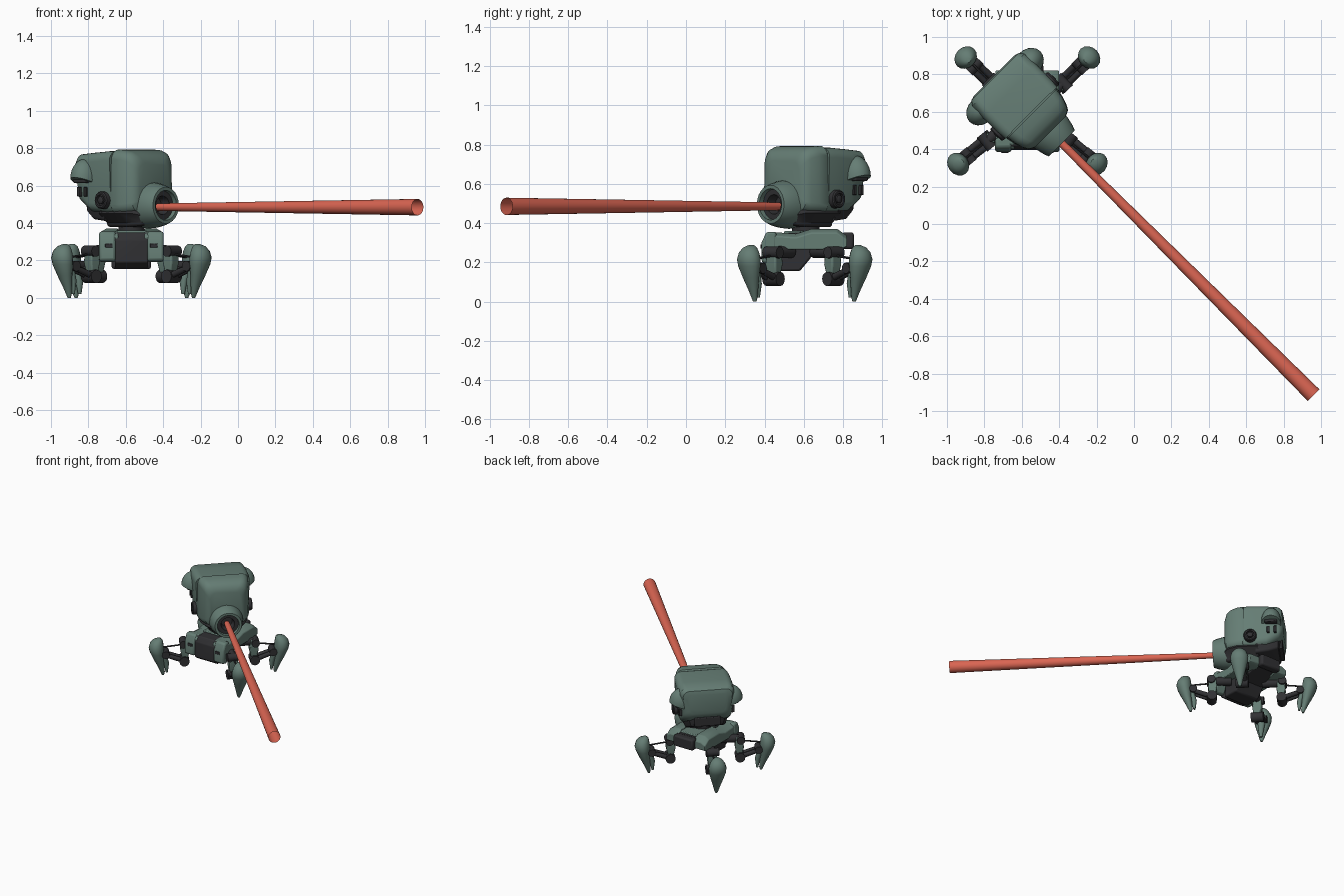
import bpy, bmesh
from math import radians, cos, sin, pi
from mathutils import Matrix, Vector

if "Cube" in bpy.data.objects:
    bpy.data.objects.remove(bpy.data.objects["Cube"])

def material(name, rgb):
    m = bpy.data.materials.new(name)
    m.diffuse_color = (*rgb, 1)
    m.use_nodes = True
    m.node_tree.nodes["Principled BSDF"].inputs["Base Color"].default_value = m.diffuse_color
    return m

GREEN = material("green_armour", (0.13, 0.205, 0.175))
DARK = material("dark_metal", (0.03, 0.03, 0.033))
RED = material("red_beam", (0.70, 0.13, 0.085))
HEAD = Matrix.Translation((-0.58, 0.625, 0)) @ Matrix.Rotation(radians(-45), 4, 'Z')
BODY = Matrix.Translation((-0.57, 0, 0))

def finish(name, bm, mat, frame, bevel=0):
    bmesh.ops.recalc_face_normals(bm, faces=bm.faces)
    me = bpy.data.meshes.new(name)
    bm.to_mesh(me)
    bm.free()
    ob = bpy.data.objects.new(name, me)
    bpy.context.collection.objects.link(ob)
    ob.matrix_world = frame
    me.materials.append(mat)
    if bevel:
        b = ob.modifiers.new("bevel", 'BEVEL')
        b.width, b.segments, b.limit_method = bevel, 2, 'ANGLE'
    bpy.ops.object.select_all(action='DESELECT')
    ob.select_set(True)
    bpy.context.view_layer.objects.active = ob
    bpy.ops.object.shade_smooth_by_angle(angle=radians(35))
    return ob

def loft(name, rings, mat, frame, caps=True, bevel=0, closed=False):
    bm = bmesh.new()
    vs = [[bm.verts.new(p) for p in r] for r in rings]
    pairs = list(zip(vs, vs[1:])) + ([(vs[-1], vs[0])] if closed else [])
    for a, b in pairs:
        for i in range(len(a)):
            j = (i + 1) % len(a)
            bm.faces.new((a[i], a[j], b[j], b[i]))
    if caps and not closed:
        bm.faces.new(vs[0])
        bm.faces.new(vs[-1])
    return finish(name, bm, mat, frame, bevel)

def head_ring(f, top, bot, z0, z1, r):
    pts = []
    for k, (sx, sz) in enumerate(((1, 1), (-1, 1), (-1, -1), (1, -1))):
        w, z = (top, z1) if sz > 0 else (bot, z0)
        for i in range(6):
            a = k * pi / 2 + i * pi / 10
            pts.append((f, sx * (w - r) + r * cos(a), z - sz * r + r * sin(a)))
    return pts

def ellipse(z, c, ru, rv, n=16):
    return [(c + ru * cos(2 * pi * i / n), rv * sin(2 * pi * i / n), z) for i in range(n)]

def tube(name, rings, mat, frame, closed=False, caps=True, n=24):
    # rings of (x, radius) about the local x axis
    return loft(name, [[(x, r * cos(2 * pi * i / n), r * sin(2 * pi * i / n)) for i in range(n)]
                       for x, r in rings], mat, frame, caps, 0, closed)

def rod(name, a, b, r0, r1, mat, frame, n=12):
    a, b = Vector(a), Vector(b)
    d = b - a
    m = frame @ Matrix.Translation(a) @ d.to_track_quat('X', 'Z').to_matrix().to_4x4()
    return tube(name, [(0, r0), (d.length, r1)], mat, m, n=n)

def box(name, c, size, mat, frame, bevel=0.006):
    bm = bmesh.new()
    bmesh.ops.create_cube(bm, size=1, matrix=Matrix.Translation(c) @ Matrix.Diagonal((*size, 1)))
    return finish(name, bm, mat, frame, bevel)

def extrude_x(name, prof, x0, x1, mat, frame, bevel=0.006):
    return loft(name, [[(x, y, z) for y, z in prof] for x in (x0, x1)], mat, frame, True, bevel)

# Head: rear shell, front face shell
loft("head_rear_shell", [head_ring(*s) for s in (
    (-0.238, .15, .13, .57, .725, .04), (-0.23, .18, .16, .545, .75, .045),
    (-0.205, .197, .18, .51, .768, .05), (-0.12, .202, .19, .46, .775, .05),
    (0.0, .2, .188, .45, .784, .05), (0.044, .196, .186, .45, .784, .05))], GREEN, HEAD)
loft("head_front_shell", [head_ring(*s) for s in (
    (0.04, .18, .186, .455, .785, .05), (0.05, .184, .19, .45, .793, .05),
    (0.10, .176, .18, .45, .79, .05), (0.145, .162, .165, .455, .778, .05),
    (0.172, .145, .15, .46, .757, .05), (0.187, .115, .12, .48, .72, .05))], GREEN, HEAD)

# Dark jaw under the head, and sloped rear vent
loft("jaw", [head_ring(*s) for s in (
    (-0.06, .17, .11, .38, .47, .02), (0.09, .172, .115, .38, .47, .02),
    (0.165, .14, .09, .385, .47, .02), (0.195, .10, .07, .40, .46, .02))], DARK, HEAD)
loft("jaw_rear", [head_ring(*s) for s in (
    (-0.215, .10, .09, .485, .555, .02), (-0.20, .14, .12, .455, .555, .02),
    (-0.13, .172, .15, .42, .53, .02), (-0.04, .172, .15, .41, .48, .02))], DARK, HEAD)
box("rear_vent", (-0.205, 0, .50), (.05, .19, .07), DARK, HEAD)

# Hooded muzzle with dark socket
MUZZLE = HEAD @ Matrix.Translation((0, 0, .495))
tube("muzzle_hood", [(.14, .125), (.20, .12), (.25, .108), (.275, .098), (.275, .08), (.17, .07)], GREEN, MUZZLE, True)
tube("muzzle_socket", [(.17, .085), (.25, .08), (.25, .05), (.20, .04)], DARK, MUZZLE)

# Long red beam, open at both ends
tube("beam", [(.215, .02), (2.178, .044)], RED, HEAD @ Matrix.Translation((0, 0, .485)), caps=False)

# Side details of the head
for side, s in (("left", 1), ("right", -1)):
    bm = bmesh.new()
    bmesh.ops.create_uvsphere(bm, u_segments=20, v_segments=14, radius=1,
        matrix=Matrix.Translation((-0.155, s * .18, .635)) @ Matrix.Diagonal((.072, .088, .108, 1)))
    bmesh.ops.bisect_plane(bm, geom=bm.verts[:] + bm.edges[:] + bm.faces[:],
        plane_co=(0, s * .225, .63), plane_no=(0, s * .35, -1), clear_outer=True)
    bmesh.ops.holes_fill(bm, edges=[e for e in bm.edges if e.is_boundary])
    finish(f"ear_pod_{side}", bm, GREEN, HEAD)
    box(f"ear_vent_{side}", (-0.155, s * .205, .635), (.09, .05, .04), DARK, HEAD)
    for f in (-0.185, -0.135):
        box(f"side_slot_{side}", (f, s * .192, .568), (.02, .022, .05), DARK, HEAD, .003)
    pod = HEAD @ Matrix.Translation((-0.005, s * .17, .522)) @ Matrix.Rotation(s * pi / 2, 4, 'Z')
    tube(f"side_disc_{side}", [(0, .048), (.042, .046), (.048, .04), (.048, .03), (.036, .028)], DARK, pod)
    tube(f"side_disc_core_{side}", [(.03, .022), (.047, .02), (.052, .012)], DARK, pod)

# Neck turntable
NECK = Matrix.Translation((-.57, .61, 0)) @ Matrix.Rotation(-pi / 2, 4, 'Y')
tube("neck", [(.32, .10), (.352, .10), (.355, .07), (.40, .07)], DARK, NECK)

# Body: two armoured sides around a dark core
side_profile = [(.40, .27), (.40, .33), (.43, .355), (.56, .345), (.64, .37), (.77, .37),
                (.82, .335), (.82, .28), (.79, .265), (.46, .265)]
front_plate = [(.385, .20), (.385, .30), (.41, .355), (.46, .355), (.46, .25), (.43, .19)]
for side, s in (("left", -1), ("right", 1)):
    loft(f"body_side_{side}", [[(s * x, y, z - (.02 if x > .15 and z > .32 else 0)) for y, z in side_profile]
         for x in (.07, .135, .17)], GREEN, BODY, True, .005)
    extrude_x(f"front_plate_{side}", front_plate, s * .085, s * .172, GREEN, BODY, .012)
    box(f"front_slot_{side}", (s * .12, .386, .28), (.04, .012, .022), DARK, BODY, .003)
extrude_x("body_core", [(.395, .19), (.395, .31), (.42, .35), (.80, .35), (.80, .28), (.70, .25), (.44, .16)],
          -.088, .088, DARK, BODY)
extrude_x("belly", [(.46, .29), (.46, .155), (.58, .155), (.63, .215), (.68, .29)], -.105, .105, DARK, BODY, .01)
box("body_top", (0, .64, .345), (.17, .28, .03), GREEN, BODY)
box("rear_panel", (0, .825, .31), (.17, .06, .085), DARK, BODY, .012)

# Four legs: local x points outward from the body, foot shell near the origin
FOOT = ((.287, -.02, .012, .016), (.275, -.01, .035, .036), (.25, -.002, .048, .055), (.215, 0, .055, .065),
        (.18, -.004, .05, .062), (.12, -.018, .036, .045), (.06, -.036, .023, .027),
        (.02, -.046, .015, .016), (.0, -.048, .008, .009))
for name, x, y, ang in (("front_left", -.94, .32, 219), ("front_right", -.20, .32, -39),
                        ("rear_left", -.90, .89, 136), ("rear_right", -.24, .89, 44)):
    L = Matrix.Translation((x, y, 0)) @ Matrix.Rotation(radians(ang), 4, 'Z')
    loft(f"foot_shell_{name}", [ellipse(*s) for s in FOOT], GREEN, L)
    loft(f"toe_{name}", [ellipse(*s) for s in ((.17, -.05, .022, .03), (.09, -.072, .02, .022),
                                               (.02, -.075, .008, .01))], GREEN, L)
    rod(f"ankle_{name}", (-.066, -.042, .17), (-.066, .042, .17), .028, .028, DARK, L, 16)
    for v in (-.022, .022):
        rod(f"lower_arm_{name}", (-.20, v, .115), (-.06, v, .165), .018, .016, DARK, L)
    rod(f"tendon_{name}", (-.20, 0, .235), (-.03, 0, .215), .006, .006, DARK, L, 8)
    rod(f"knee_{name}", (-.20, -.045, .115), (-.20, .045, .115), .036, .036, DARK, L, 16)
    loft(f"shin_{name}", [[(-.205 + a * u, b * v, z) for a, b in ((1, 1), (-1, 1), (-1, -1), (1, -1))]
         for z, u, v in ((.12, .018, .026), (.19, .032, .034), (.27, .026, .03))], GREEN, L, True, .008)
    rod(f"hip_axle_{name}", (-.195, -.046, .25), (-.195, .046, .25), .03, .03, DARK, L, 16)
    rod(f"hip_link_{name}", (-.34, 0, .255), (-.19, 0, .25), .034, .028, DARK, L)
